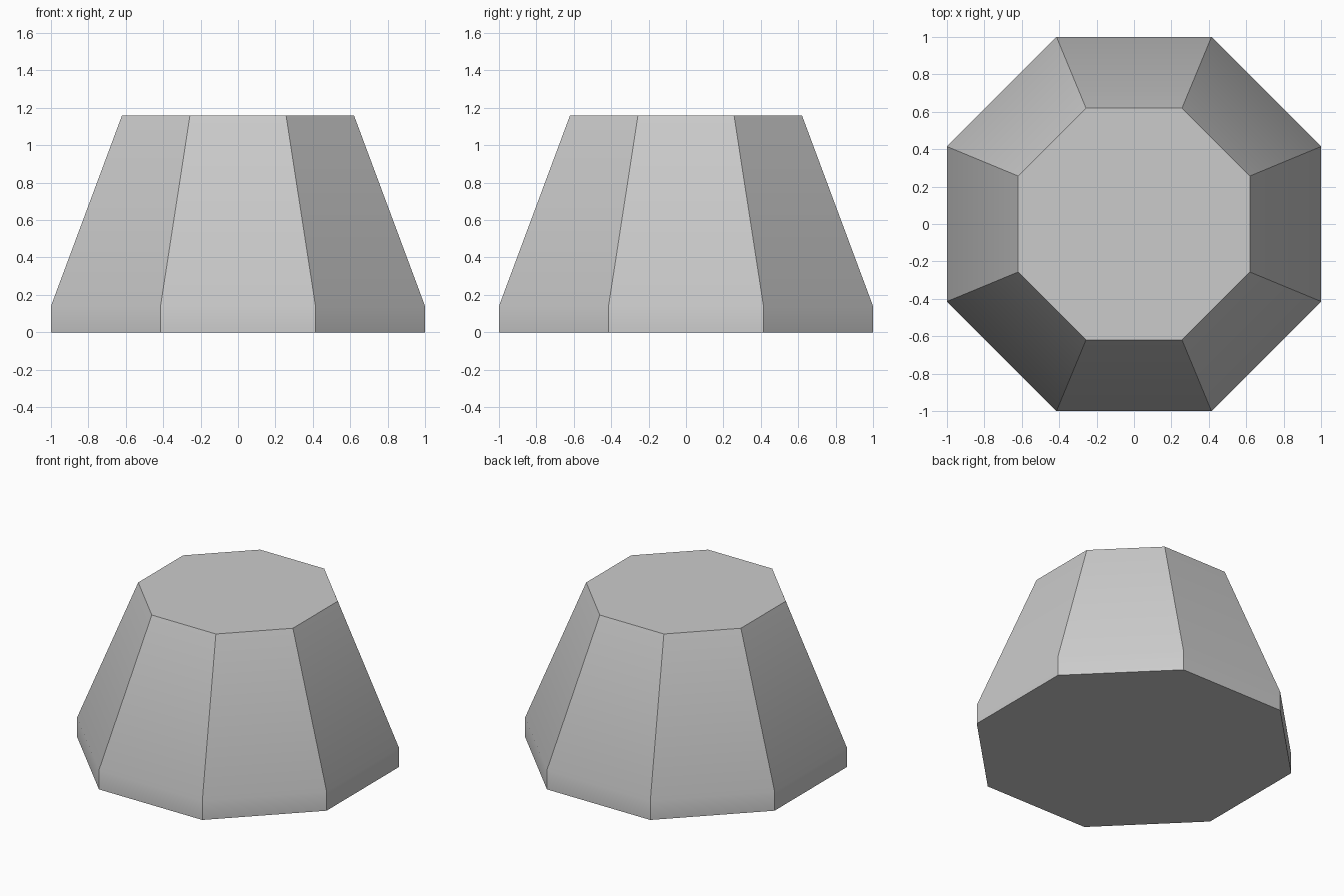
import bpy
import bmesh
import math

cube = bpy.data.objects.get("Cube")
if cube:
    bpy.data.objects.remove(cube, do_unlink=True)

SIDES = 8
# Apothem and height of each ring, from the ground up
PROFILE = [(1.0, 0.0), (1.0, 0.14), (0.62, 1.16)]

# Plain grey material
grey = bpy.data.materials.new("light grey")
grey.use_nodes = True
colour = (0.6, 0.6, 0.6, 1.0)
grey.diffuse_color = colour
grey.node_tree.nodes["Principled BSDF"].inputs["Base Color"].default_value = colour

# Octagonal frustum with a short upright foot
bm = bmesh.new()
rings = []
for apothem, z in PROFILE:
    radius = apothem / math.cos(math.pi / SIDES)
    angles = [(i + 0.5) * math.tau / SIDES for i in range(SIDES)]
    rings.append([bm.verts.new((radius * math.cos(a), radius * math.sin(a), z))
                  for a in angles])

for low, high in zip(rings, rings[1:]):
    for i in range(SIDES):
        j = (i + 1) % SIDES
        bm.faces.new((low[i], low[j], high[j], high[i]))

# Flat underside and top
bm.faces.new(rings[0][::-1])
bm.faces.new(rings[-1])

mesh = bpy.data.meshes.new("tapered_block")
bm.to_mesh(mesh)
bm.free()
mesh.materials.append(grey)

block = bpy.data.objects.new("tapered_block", mesh)
bpy.context.collection.objects.link(block)

# Soft shading only across the shallow bend above the foot
bpy.ops.object.select_all(action="DESELECT")
block.select_set(True)
bpy.context.view_layer.objects.active = block
bpy.ops.object.shade_smooth_by_angle(angle=math.radians(30))
